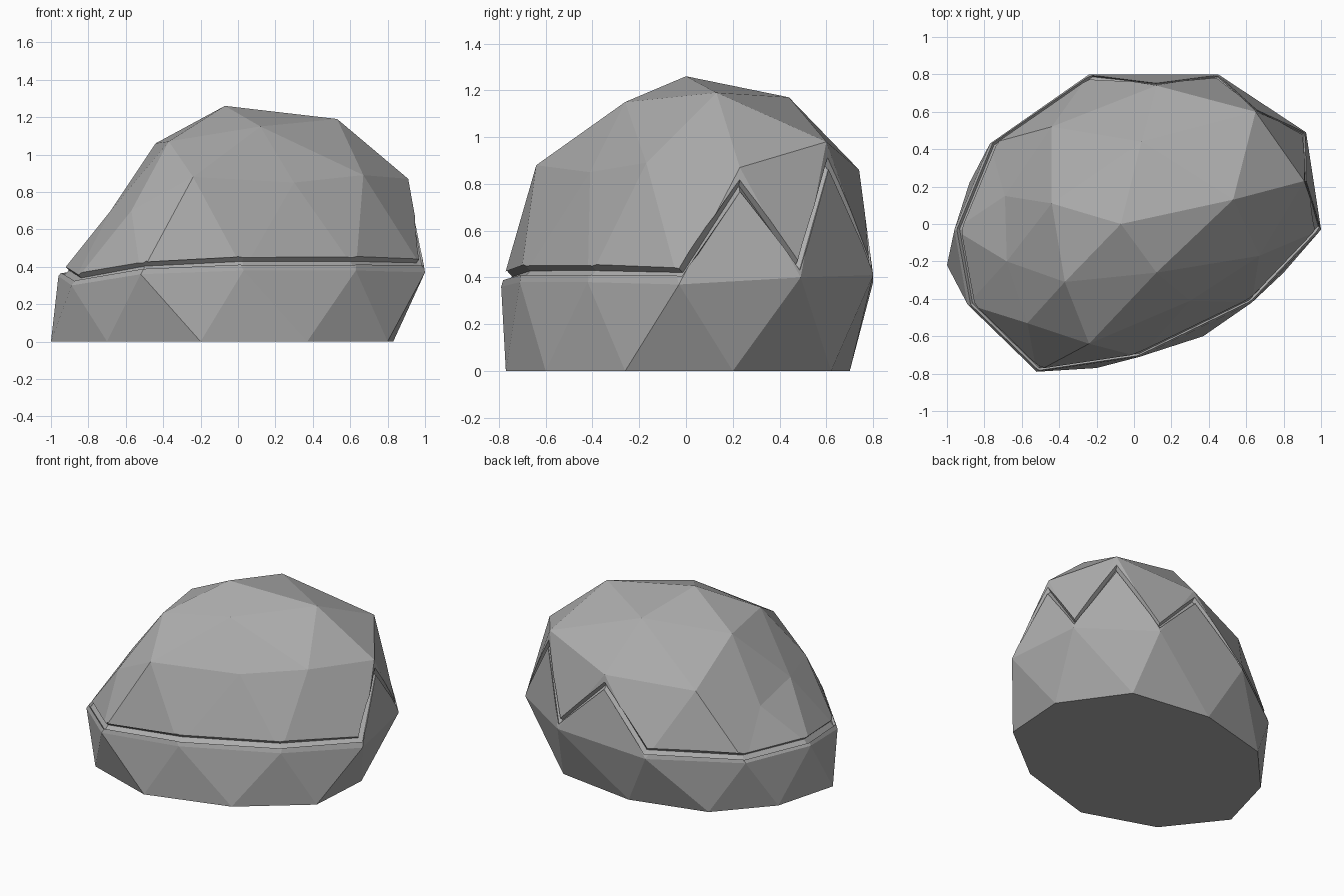
import bpy
import bmesh
from mathutils import Vector

cube = bpy.data.objects.get("Cube")
if cube:
    bpy.data.objects.remove(cube, do_unlink=True)

# Rings of the boulder, each running the same way round from the ground to the crown
BASE = [(.83, .2, 0), (.8, -.26, 0), (.37, -.6, 0), (-.2, -.77, 0), (-.7, -.6, 0),
        (-1, -.22, 0), (-.88, .22, 0), (-.57, .56, 0), (-.04, .7, 0), (.53, .62, 0)]
WAIST = [(.92, .49, .4), (1, -.03, .37), (.63, -.42, .38), (.03, -.71, .38), (-.52, -.79, .36),
         (-.89, -.43, .3), (-.96, -.03, .35), (-.77, .43, .35), (-.24, .8, .38), (.45, .8, .41)]
SHOULDER = [(.91, .23, .87), (.67, -.17, .89), (.3, -.41, .85), (-.24, -.64, .88),
            (-.57, -.53, .7), (-.68, -.2, .7), (-.69, .15, .63), (-.44, .52, .81),
            (.12, .74, .86), (.65, .6, .98)]
CROWN = [(.53, .13, 1.19), (.12, -.26, 1.15), (-.37, -.31, 1.07), (-.44, .11, 1.06), (.04, .44, 1.17)]
PEAK = (-.07, 0, 1.26)


def make_material(name, grey):
    material = bpy.data.materials.new(name)
    material.use_nodes = True
    colour = (grey, grey, grey, 1)
    material.diffuse_color = colour
    shader = material.node_tree.nodes["Principled BSDF"]
    shader.inputs["Base Color"].default_value = colour
    shader.inputs["Roughness"].default_value = 0.9
    return material


def add_object(name, data):
    obj = bpy.data.objects.new(name, data)
    bpy.context.scene.collection.objects.link(obj)
    return obj


def build_boulder(material):
    bm = bmesh.new()
    base, waist, shoulder, crown = (
        [bm.verts.new(point) for point in ring] for ring in (BASE, WAIST, SHOULDER, CROWN))
    peak = bm.verts.new(PEAK)
    count = len(waist)

    # Two zigzag bands of triangles, below and above the waist
    for ring in (base, shoulder):
        for k in range(count):
            following = (k + 1) % count
            bm.faces.new((waist[k], waist[following], ring[k]))
            bm.faces.new((ring[k], waist[following], ring[following]))

    # Crown facets: each crown corner meets three shoulder corners
    for j, corner in enumerate(crown):
        next_corner = crown[(j + 1) % len(crown)]
        middle = 2 * j
        before, after = shoulder[middle - 1], shoulder[middle + 1]
        bm.faces.new((corner, before, shoulder[middle]))
        bm.faces.new((corner, shoulder[middle], after))
        bm.faces.new((corner, after, next_corner))
        bm.faces.new((corner, next_corner, peak))

    # Flat underside
    bm.faces.new(base)
    bmesh.ops.recalc_face_normals(bm, faces=bm.faces)
    mesh = bpy.data.meshes.new("boulder")
    bm.to_mesh(mesh)
    bm.free()
    mesh.materials.append(material)
    return add_object("boulder", mesh)


def groove_path():
    # Follows the waist, climbing to the shoulder on the back facets
    waist = [Vector(p) for p in WAIST]
    shoulder = [Vector(p) for p in SHOULDER]
    path = []
    for k in range(len(waist)):
        target = (shoulder[k - 1] + shoulder[k]) / 2
        path.append(waist[k].lerp(target, 0.1))
        if k in (0, 8, 9):
            following = waist[(k + 1) % len(waist)]
            path.append(shoulder[k].lerp((waist[k] + following) / 2, 0.16))
    return path


def build_groove_cutter(material):
    curve = bpy.data.curves.new("groove_path", "CURVE")
    curve.dimensions = "3D"
    curve.twist_mode = "Z_UP"
    curve.bevel_depth = 0.028
    curve.bevel_resolution = 0
    points = groove_path()
    spline = curve.splines.new("POLY")
    spline.points.add(len(points) - 1)
    for spot, place in zip(spline.points, points):
        spot.co = (*place, 1)
    spline.use_cyclic_u = True

    # Turn the swept curve into a closed mesh for cutting
    sweep = add_object("groove_sweep", curve)
    bpy.context.view_layer.update()
    graph = bpy.context.evaluated_depsgraph_get()
    mesh = bpy.data.meshes.new_from_object(sweep.evaluated_get(graph))
    bpy.data.objects.remove(sweep, do_unlink=True)
    bm = bmesh.new()
    bm.from_mesh(mesh)
    bmesh.ops.recalc_face_normals(bm, faces=bm.faces)
    for face in bm.faces:
        face.smooth = False
    bm.to_mesh(mesh)
    bm.free()
    mesh.materials.clear()
    mesh.materials.append(material)
    cutter = add_object("groove_cutter", mesh)
    cutter.hide_render = True
    cutter.hide_viewport = True
    return cutter


stone = make_material("grey stone", 0.42)
boulder = build_boulder(stone)
cut = boulder.modifiers.new("groove", "BOOLEAN")
cut.operation = "DIFFERENCE"
cut.solver = "EXACT"
cut.use_self = True
cut.object = build_groove_cutter(stone)
